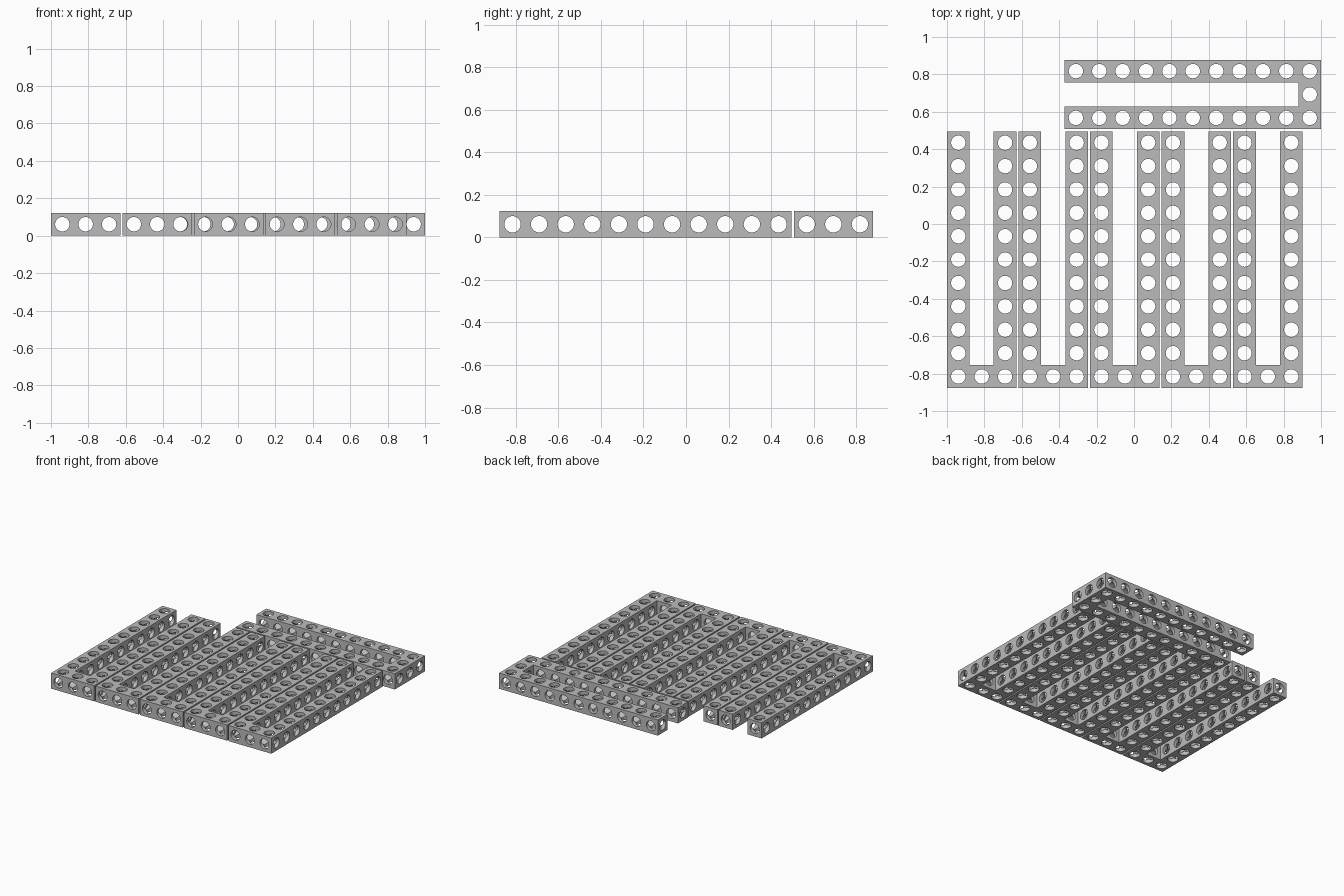
import bpy, bmesh, math
from mathutils import Matrix, Vector

if "Cube" in bpy.data.objects:
    bpy.data.objects.remove(bpy.data.objects["Cube"])

PITCH, WIDTH, HEIGHT, RADIUS = 0.125, 0.1213, 0.1225, 0.0385
COLS, ROWS = 3, 11
X_END, Y_END = (COLS - 1) * PITCH / 2, (ROWS - 1) * PITCH / 2
HW = WIDTH / 2

grey = bpy.data.materials.new("plain grey")
grey.diffuse_color = (0.5, 0.5, 0.5, 1)
grey.use_nodes = True
grey.node_tree.nodes["Principled BSDF"].inputs["Base Color"].default_value = grey.diffuse_color


def make_object(name, bm):
    mesh = bpy.data.meshes.new(name)
    bmesh.ops.recalc_face_normals(bm, faces=bm.faces)
    bm.to_mesh(mesh)
    bm.free()
    mesh.materials.append(grey)
    obj = bpy.data.objects.new(name, mesh)
    bpy.context.collection.objects.link(obj)
    return obj


def make_drills(name, centres, axis, length):
    """Row of parallel drill cylinders along one axis."""
    bm = bmesh.new()
    turn = Vector((0, 0, 1)).rotation_difference(Vector(axis)).to_matrix().to_4x4()
    for c in centres:
        bmesh.ops.create_cone(bm, cap_ends=True, segments=32, radius1=RADIUS,
                              radius2=RADIUS, depth=length,
                              matrix=Matrix.Translation(c) @ turn)
    obj = make_object(name, bm)
    obj.hide_render = True
    return obj


# U-shaped beam: outline extruded upward, open towards +y
bm = bmesh.new()
xo, xi, yo, yi = X_END + HW, X_END - HW, Y_END + HW, -Y_END + HW
outline = [(-xo, -yo), (xo, -yo), (xo, yo), (xi, yo),
           (xi, yi), (-xi, yi), (-xi, yo), (-xo, yo)]
face = bm.faces.new([bm.verts.new((x, y, 0)) for x, y in outline])
top = bmesh.ops.extrude_face_region(bm, geom=[face])
bmesh.ops.translate(bm, vec=(0, 0, HEIGHT),
                    verts=[v for v in top["geom"] if isinstance(v, bmesh.types.BMVert)])
beam = make_object("u_beam_1", bm)

# Holes through every cell along all three axes
xs = [-X_END + i * PITCH for i in range(COLS)]
ys = [-Y_END + j * PITCH for j in range(ROWS)]
zc = HEIGHT / 2
drills = [
    make_drills("vertical_drills", [(x, y, zc) for x in xs for y in ys
                                    if x in (xs[0], xs[-1]) or y == ys[0]], (0, 0, 1), 0.3),
    make_drills("cross_drills", [(0, y, zc) for y in ys], (1, 0, 0), 0.6),
    make_drills("lengthwise_drills", [(x, 0, zc) for x in xs], (0, 1, 0), 1.6),
]
for d in drills:
    mod = beam.modifiers.new(d.name, "BOOLEAN")
    mod.operation, mod.solver, mod.object = "DIFFERENCE", "EXACT", d
bpy.context.view_layer.update()
cut = bpy.data.meshes.new_from_object(
    beam.evaluated_get(bpy.context.evaluated_depsgraph_get()))
beam.modifiers.clear()
beam.data = cut
for d in drills:
    bpy.data.objects.remove(d)

# Smooth hole walls, sharp rims
bpy.context.view_layer.objects.active = beam
beam.select_set(True)
bpy.ops.object.shade_smooth_by_angle(angle=math.radians(30))

# Five beams side by side, one turned across the back
for i in range(5):
    obj = beam if i == 0 else beam.copy()
    if i:
        bpy.context.collection.objects.link(obj)
        obj.name = f"u_beam_{i + 1}"
    obj.location = (-1 + xo + i * 0.3825, -0.876 + yo, 0)
back = beam.copy()
bpy.context.collection.objects.link(back)
back.name = "back_u_beam"
back.rotation_euler.z = math.pi / 2
back.location = (1 - yo, 0.878 - xo, 0)
